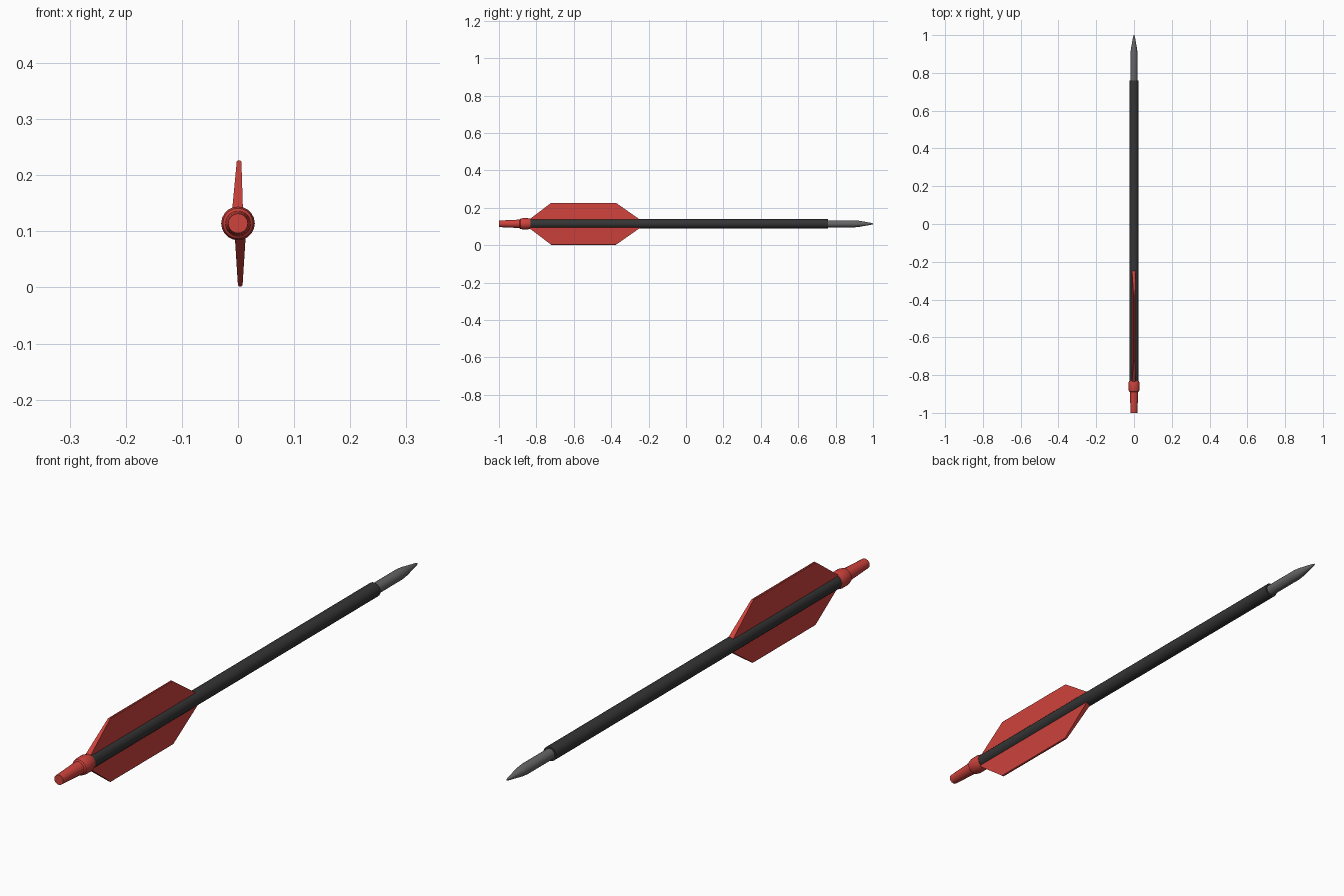
import bpy, bmesh, math

if "Cube" in bpy.data.objects:
    bpy.data.objects.remove(bpy.data.objects["Cube"])

AXIS_Z = 0.114
SIDES = 20


def material(name, color):
    m = bpy.data.materials.new(name)
    m.diffuse_color = (*color, 1)
    m.use_nodes = True
    m.node_tree.nodes["Principled BSDF"].inputs["Base Color"].default_value = m.diffuse_color
    return m


red = material("red_plastic", (0.62, 0.055, 0.045))
black = material("black_carbon", (0.035, 0.035, 0.036))
steel = material("dark_steel", (0.13, 0.13, 0.135))


def finish(name, bm, mat, smooth=True):
    bmesh.ops.recalc_face_normals(bm, faces=bm.faces[:])
    me = bpy.data.meshes.new(name)
    bm.to_mesh(me)
    bm.free()
    ob = bpy.data.objects.new(name, me)
    bpy.context.collection.objects.link(ob)
    me.materials.append(mat)
    if smooth:
        bpy.ops.object.select_all(action='DESELECT')
        bpy.context.view_layer.objects.active = ob
        ob.select_set(True)
        bpy.ops.object.shade_smooth_by_angle(angle=math.radians(30))
    return ob


def lathe(name, profile, mat):
    """Turn (y, radius) points round the long axis, capping both ends."""
    bm = bmesh.new()
    rings = []
    for y, r in profile:
        rings.append([bm.verts.new((r * math.cos(a), y, AXIS_Z + r * math.sin(a)))
                      for a in (2 * math.pi * i / SIDES for i in range(SIDES))])
    for a, b in zip(rings, rings[1:]):
        for i in range(SIDES):
            j = (i + 1) % SIDES
            bm.faces.new((a[i], a[j], b[j], b[i]))
    bm.faces.new(rings[0])
    bm.faces.new(rings[-1])
    return finish(name, bm, mat)


def fin(name, side, base_x, tip_x):
    """Trapezoid vane, thick at the shaft and thin along its outer edge."""
    # (y, distance from axis, middle x, half thickness)
    outline = [(-0.845, 0.018, base_x, 0.010), (-0.72, 0.1125, tip_x, 0.004),
               (-0.375, 0.1125, tip_x, 0.004), (-0.24, 0.018, base_x, 0.010)]
    bm = bmesh.new()
    left, right = [[bm.verts.new((x + s * t, y, AXIS_Z + side * d))
                    for y, d, x, t in outline] for s in (-1, 1)]
    bm.faces.new(left)
    bm.faces.new(right)
    for i in range(4):
        j = (i + 1) % 4
        bm.faces.new((left[i], left[j], right[j], right[i]))
    # soften the thin outer edge
    rim = [e for e in bm.edges
           if all(abs(v.co.z - AXIS_Z) > 0.1 for v in e.verts)
           and abs(e.verts[0].co.y - e.verts[1].co.y) > 0.1]
    bmesh.ops.bevel(bm, geom=rim, offset=0.002, segments=1, affect='EDGES')
    return finish(name, bm, red, smooth=False)


# Shaft
lathe("shaft", [(-0.86, 0.025), (0.76, 0.025)], black)

# Metal point with tapered tip
lathe("point", [(0.74, 0.019), (0.90, 0.019), (0.925, 0.0165),
                (0.99, 0.005), (1.0, 0.002)], steel)

# Nock: collar and tapered tail
lathe("nock", [(-1.0, 0.0175), (-0.89, 0.0225), (-0.886, 0.027), (-0.873, 0.030),
               (-0.845, 0.030), (-0.832, 0.0265), (-0.832, 0.02)], red)

# Vanes above and below the shaft
fin("upper_vane", 1, -0.001, 0.002)
fin("lower_vane", -1, 0.004, 0.004)
